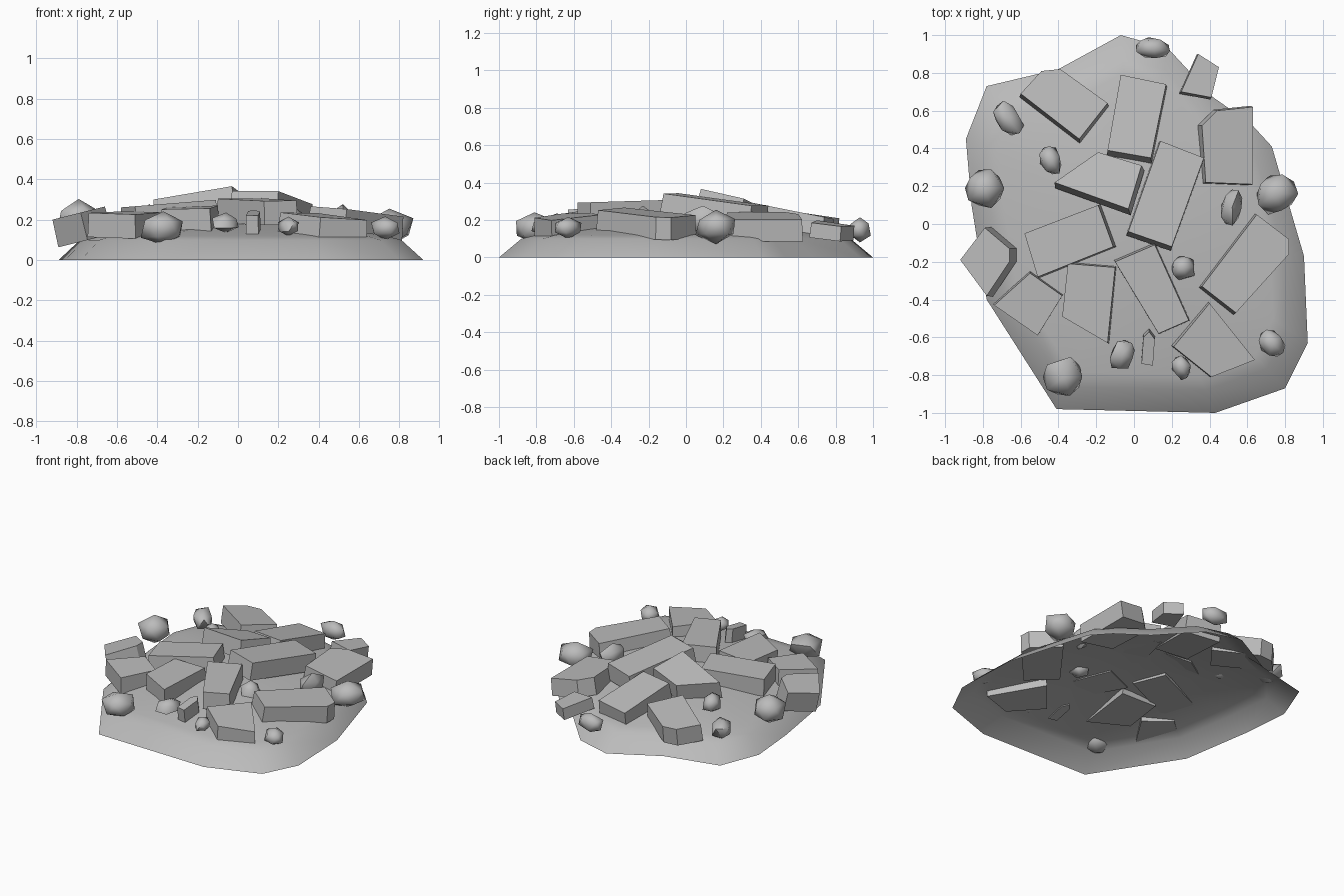
import bpy
import bmesh
import math
import random
from mathutils import Matrix, Vector

random.seed(7)
cube = bpy.data.objects.get("Cube")
if cube:
    bpy.data.objects.remove(cube, do_unlink=True)

# One plain stone grey
stone = bpy.data.materials.new("stone_grey")
stone.use_nodes = True
stone.diffuse_color = (0.5, 0.5, 0.5, 1)
stone.node_tree.nodes["Principled BSDF"].inputs["Base Color"].default_value = stone.diffuse_color


def finish(name, bm, smooth_angle=None):
    """Turn a bmesh into a named object with the stone material."""
    mesh = bpy.data.meshes.new(name)
    bm.normal_update()
    bm.to_mesh(mesh)
    bm.free()
    mesh.materials.append(stone)
    obj = bpy.data.objects.new(name, mesh)
    bpy.context.collection.objects.link(obj)
    if smooth_angle:
        bpy.ops.object.select_all(action='DESELECT')
        obj.select_set(True)
        bpy.context.view_layer.objects.active = obj
        bpy.ops.object.shade_smooth_by_angle(angle=math.radians(smooth_angle))
    return obj


def mound(name, outline, rings, peak):
    """Open shell: the outline shrinks and rises through each ring to a peak."""
    bm = bmesh.new()
    loops = [[bm.verts.new((x * s, y * s, z)) for x, y in outline] for s, z in rings]
    count = len(outline)
    for low, high in zip(loops, loops[1:]):
        for i in range(count):
            j = (i + 1) % count
            bm.faces.new((low[i], low[j], high[j], high[i]))
    top = bm.verts.new((0, 0, peak))
    for i in range(count):
        bm.faces.new((loops[-1][i], loops[-1][(i + 1) % count], top))
    bm.normal_update()
    bmesh.ops.reverse_faces(bm, faces=[f for f in bm.faces if f.normal.z < 0])
    finish(name, bm, 60)


def slab(name, corners, height, tilt=(0, 0), thick=0.12, flare=1.03):
    """Broken slab: a tilted flat top, pushed down along its own normal."""
    bm = bmesh.new()
    cx = sum(p[0] for p in corners) / len(corners)
    cy = sum(p[1] for p in corners) / len(corners)
    centre = Vector((cx, cy, height))
    down = Vector((tilt[0], tilt[1], -1)).normalized() * thick
    top = [Vector((x, y, height + tilt[0] * (x - cx) + tilt[1] * (y - cy)))
           for x, y in corners]
    upper = [bm.verts.new(p) for p in top]
    lower = [bm.verts.new(centre + (p - centre) * flare + down) for p in top]
    bm.faces.new(upper)
    bm.faces.new(lower[::-1])
    for i in range(len(top)):
        j = (i + 1) % len(top)
        bm.faces.new((upper[i], lower[i], lower[j], upper[j]))
    bmesh.ops.recalc_face_normals(bm, faces=bm.faces)
    finish(name, bm)


def rock(name, place, size, turn=0):
    """Lumpy stone: a jittered icosphere, stretched and turned."""
    bm = bmesh.new()
    bmesh.ops.create_icosphere(bm, subdivisions=1, radius=1)
    for v in bm.verts:
        v.co *= random.uniform(0.9, 1.18)
    shape = (Matrix.Translation(place)
             @ Matrix.Rotation(math.radians(turn), 4, 'Z')
             @ Matrix.Diagonal((*size, 1)))
    bmesh.ops.transform(bm, matrix=shape, verts=bm.verts)
    finish(name, bm, 55)


# Ground mound
mound("ground_mound",
      [(-.07, 1), (.18, .93), (.42, .67), (.62, .53), (.73, .41), (.9, -.17),
       (.92, -.63), (.8, -.87), (.43, -1), (-.41, -.98), (-.78, -.4),
       (-.86, .1), (-.89, .45), (-.78, .73), (-.4, .82)],
      [(1, 0), (.88, .1), (.8, .12), (.6, .15), (.3, .19)], .2)

# Slabs at the back
slab("back_right_slab", [(-.6, .69), (-.49, .81), (-.39, .82), (-.14, .64), (-.29, .45)],
     .23, (0, -.15))
slab("back_middle_slab", [(-.07, .79), (.17, .74), (.09, .35), (-.14, .39)], .25, (0, -.2))
slab("back_left_slab", [(.34, .9), (.45, .83), (.41, .67), (.25, .7)], .18, (-.1, -.1), .08)
slab("left_rear_slab", [(.63, .62), (.63, .21), (.38, .22), (.36, .52), (.44, .6)],
     .225, (-.15, 0))

# Slabs at the crown
slab("crown_right_slab", [(-.19, .38), (.04, .31), (-.03, .08), (-.42, .22)],
     .315, (.08, -.25))
slab("crown_left_slab", [(.14, .44), (.37, .35), (.2, -.12), (-.03, -.04)],
     .31, (-.05, -.12))
slab("crown_front_slab", [(-.19, .1), (-.11, -.12), (-.51, -.28), (-.58, -.05)],
     .28, (.08, 0))

# Slabs at the front and sides
slab("front_middle_slab", [(.11, -.11), (.29, -.51), (.13, -.58), (-.1, -.2)], .3, (0, .03))
slab("front_right_slab", [(-.35, -.21), (-.1, -.23), (-.14, -.63), (-.38, -.49)],
     .26, (.04, .03))
slab("right_front_slab", [(-.55, -.26), (-.38, -.38), (-.51, -.59), (-.74, -.43)],
     .235, (0, .05))
slab("right_edge_slab", [(-.79, -.02), (-.66, -.13), (-.66, -.2), (-.78, -.38), (-.92, -.19)],
     .24, (.25, 0), .14)
slab("left_front_slab", [(.65, .05), (.82, -.08), (.82, -.16), (.54, -.47), (.36, -.33)],
     .235, (-.1, -.03))
slab("front_left_slab", [(.4, -.42), (.64, -.72), (.41, -.81), (.21, -.65)],
     .22, (-.08, .05))
slab("front_chip", [(.05, -.6), (.08, -.57), (.11, -.61), (.1, -.75), (.04, -.74)],
     .235, (0, .15), .1)

# Loose rocks around the edge
rock("back_rock", (.1, .93, .15), (.11, .06, .07), -10)
rock("back_right_rock", (-.67, .56, .17), (.1, .07, .07), -50)
rock("inner_back_rock", (-.44, .34, .21), (.06, .09, .07), 20)
rock("right_rock", (-.79, .19, .2), (.11, .11, .09))
rock("left_rock", (.75, .16, .165), (.12, .11, .085))
rock("inner_left_rock", (.52, .09, .2), (.06, .1, .07), -10)
rock("inner_front_rock", (.26, -.23, .21), (.07, .07, .06))
rock("front_right_rock", (-.37, -.81, .155), (.11, .11, .085))
rock("front_rock", (-.06, -.69, .185), (.07, .09, .05), -25)
rock("front_pebble", (.25, -.76, .165), (.05, .065, .045), 15)
rock("front_left_rock", (.73, -.63, .16), (.07, .095, .06), 35)
